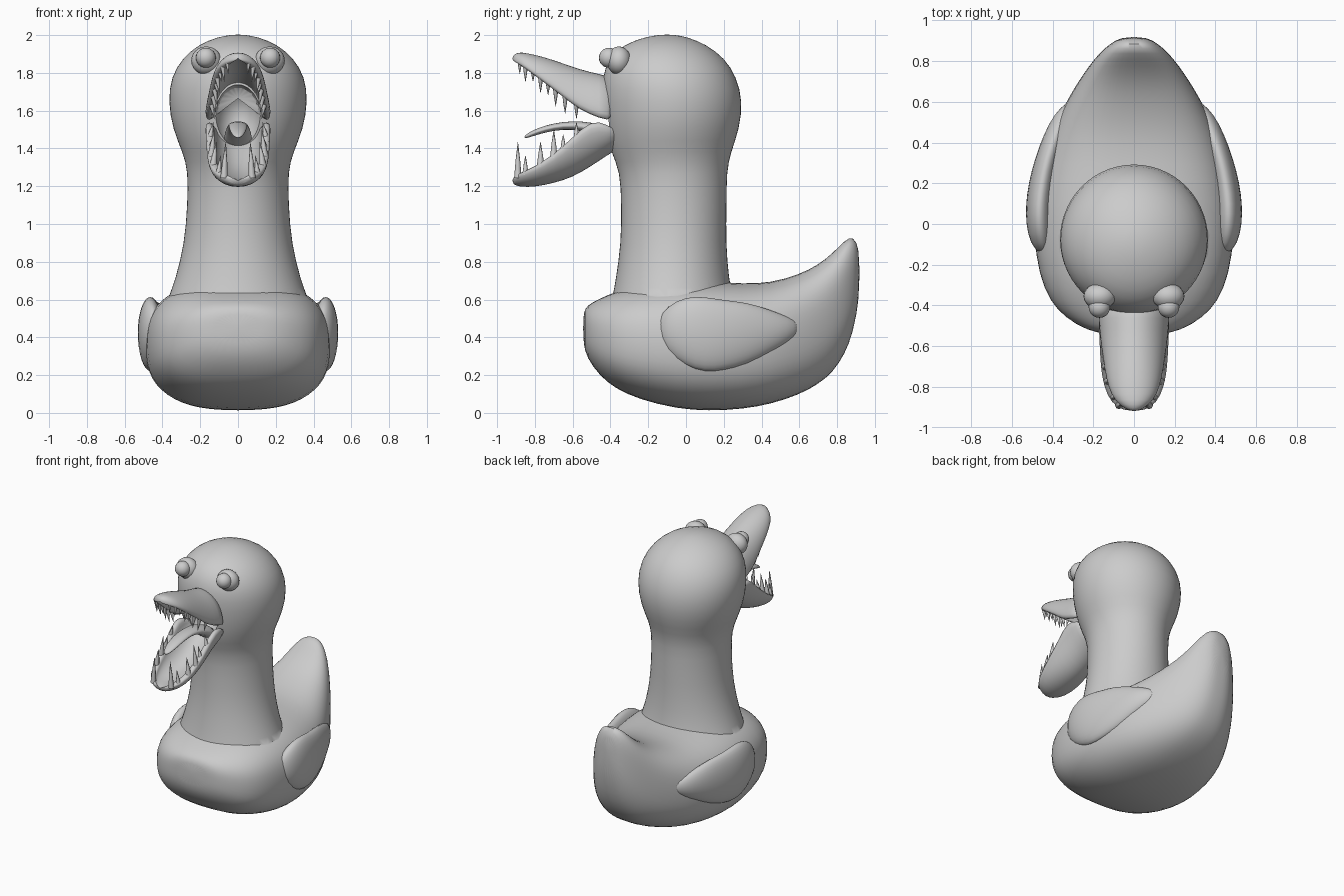
import bpy, bmesh
from math import cos, sin, pi, copysign
from mathutils import Vector

if "Cube" in bpy.data.objects:
    bpy.data.objects.remove(bpy.data.objects["Cube"])


def activate(ob):
    bpy.ops.object.select_all(action='DESELECT')
    ob.select_set(True)
    bpy.context.view_layer.objects.active = ob


def finish(name, bm, subdiv=0, angle=1.0):
    bmesh.ops.recalc_face_normals(bm, faces=bm.faces)
    me = bpy.data.meshes.new(name)
    bm.to_mesh(me)
    bm.free()
    ob = bpy.data.objects.new(name, me)
    bpy.context.collection.objects.link(ob)
    activate(ob)
    if subdiv:
        ob.modifiers.new("smooth", 'SUBSURF').levels = subdiv
        bpy.ops.object.modifier_apply(modifier="smooth")
    bpy.ops.object.shade_smooth_by_angle(angle=angle)
    return ob


def add_loft(bm, rings):
    rows = [[bm.verts.new(p) for p in r] for r in rings]
    n = len(rows[0])
    for a, b in zip(rows, rows[1:]):
        for i in range(n):
            bm.faces.new((a[i], a[(i + 1) % n], b[(i + 1) % n], b[i]))
    bm.faces.new(rows[0])
    bm.faces.new(rows[-1])


def loft(name, *ring_sets, subdiv=1):
    bm = bmesh.new()
    for rings in ring_sets:
        add_loft(bm, rings)
    return finish(name, bm, subdiv)


def oval(n=28, e=2.0):
    """Unit superellipse points."""
    pts = []
    for i in range(n):
        c, s = cos(2 * pi * i / n), sin(2 * pi * i / n)
        pts.append((copysign(abs(c) ** (2 / e), c), copysign(abs(s) ** (2 / e), s)))
    return pts


def ellipsoids(name, items):
    bm = bmesh.new()
    for centre, radii in items:
        vs = bmesh.ops.create_uvsphere(bm, u_segments=20, v_segments=12, radius=1)['verts']
        for v in vs:
            v.co = Vector([c + r * p for c, r, p in zip(centre, radii, v.co)])
    return finish(name, bm)


def boolean(ob, other, op):
    activate(ob)
    m = ob.modifiers.new("bool", 'BOOLEAN')
    m.operation, m.object, m.solver = op, other, 'EXACT'
    bpy.ops.object.modifier_apply(modifier="bool")
    bpy.data.objects.remove(other)


# Body with raised tail: (y, half width, bottom, top)
BODY = [(-.545, .12, .37, .53), (-.525, .23, .29, .57), (-.46, .34, .20, .605),
        (-.38, .415, .13, .64), (-.25, .47, .07, .68), (-.05, .497, .02, .70),
        (.12, .49, .008, .70), (.3, .455, .018, .685), (.45, .41, .045, .69),
        (.6, .335, .095, .735), (.7, .275, .15, .785), (.78, .22, .215, .85),
        (.84, .17, .31, .915), (.885, .12, .42, .94), (.92, .06, .62, .87)]
body = loft("body", [[(w * u, y, (b + t) / 2 + (t - b) / 2 * v) for u, v in oval(e=2.6)]
                     for y, w, b, t in BODY])

# Neck and head: (z, half width, front, back)
NECK = [(.5, .40, -.42, .28), (.62, .37, -.39, .25), (.70, .335, -.375, .23),
        (.9, .285, -.345, .213), (1.1, .27, -.345, .217), (1.28, .266, -.35, .217),
        (1.38, .295, -.40, .24), (1.5, .348, -.428, .285), (1.65, .373, -.447, .304),
        (1.78, .357, -.447, .27), (1.88, .295, -.41, .205), (1.95, .21, -.33, .11),
        (1.99, .11, -.22, .01), (2.003, .03, -.13, -.07)]
head = loft("head", [[(w * u, (f + k) / 2 + (k - f) / 2 * v, z) for u, v in oval()]
                     for z, w, f, k in NECK])
cavity = ellipsoids("mouth_cutter", [((0, -.47, 1.57), (.125, .18, .17))])
boolean(head, cavity, 'DIFFERENCE')
boolean(body, head, 'UNION')
bpy.ops.object.shade_smooth_by_angle(angle=.8)

# Wings: (y, centre x, centre z, half thickness, half height)
WING = [(-.15, .44, .44, .02, .05), (-.1, .455, .44, .055, .13), (0, .465, .43, .068, .19),
        (.1, .465, .415, .068, .205), (.2, .452, .41, .068, .19), (.32, .427, .42, .062, .17),
        (.44, .387, .43, .058, .12), (.54, .347, .44, .047, .07), (.6, .31, .45, .02, .03)]
loft("wings", *[[[(s * (x + d * u), y, z + h * v) for u, v in oval(16)]
                 for y, x, z, d, h in WING] for s in (-1, 1)])

# Beak halves as thick arched shells: (y, half width, rim z, ridge z)
UPPER = [(-.37, .18, 1.53, 1.78), (-.46, .177, 1.56, 1.795), (-.56, .17, 1.60, 1.82),
         (-.66, .155, 1.68, 1.855), (-.76, .14, 1.755, 1.888), (-.84, .115, 1.815, 1.905),
         (-.89, .075, 1.85, 1.912), (-.92, .02, 1.865, 1.89)]
LOWER = [(-.34, .14, 1.48, 1.41), (-.42, .172, 1.53, 1.36), (-.5, .178, 1.555, 1.305),
         (-.6, .172, 1.46, 1.245), (-.7, .168, 1.37, 1.215), (-.8, .152, 1.305, 1.195),
         (-.88, .115, 1.27, 1.195), (-.92, .05, 1.245, 1.21)]


def shell(y, w, rim, ridge, thick):
    t = min(thick, .6 * w, .6 * abs(ridge - rim))
    h = ridge - rim
    arc = [pi * i / 12 for i in range(13)]
    outer = [(w * cos(a), y, rim + h * sin(a)) for a in arc]
    hi = h - copysign(t, h)
    inner = [((w - t) * cos(a), y, rim + hi * sin(a)) for a in reversed(arc)]
    return outer + inner


loft("upper_beak", [shell(*s, .04) for s in UPPER])
loft("lower_beak", [shell(*s, .045) for s in LOWER])


# Needle teeth along both rims
def rim_at(rows, y):
    for a, b in zip(rows, rows[1:]):
        if b[0] <= y <= a[0]:
            f = (y - a[0]) / (b[0] - a[0])
            return a[1] + f * (b[1] - a[1]), a[2] + f * (b[2] - a[2])


def teeth(name, rows, items, direction):
    bm = bmesh.new()
    for y, length, r in items:
        w, z = rim_at(rows, y)
        for s in (-1, 1):
            x = s * (w - .025)
            add_loft(bm, [[(x * (1 - .12 * f) + r * k * u, y + r * k * v,
                            z + direction * (f * length - .02)) for u, v in oval(8)]
                          for f, k in ((0, 1), (.5, .6), (1, .04))])
    return finish(name, bm)


teeth("upper_teeth", UPPER, [(-.88, .07, .012), (-.85, .09, .014), (-.81, .06, .012),
      (-.77, .09, .014), (-.73, .07, .013), (-.69, .10, .015), (-.64, .10, .015),
      (-.58, .08, .013)], -1)
teeth("lower_teeth", LOWER, [(-.89, .19, .02), (-.85, .10, .016), (-.77, .13, .02),
      (-.70, .15, .02), (-.65, .08, .015), (-.58, .08, .015)], 1)

# Tongue: (y, z, half width, half thickness)
TONGUE = [(-.33, 1.42, .08, .06), (-.42, 1.47, .075, .045), (-.5, 1.51, .06, .03),
          (-.6, 1.525, .05, .022), (-.7, 1.515, .05, .02), (-.79, 1.49, .042, .018),
          (-.84, 1.467, .025, .013), (-.855, 1.46, .008, .005)]
loft("tongue", [[(w * u, y, z + t * v) for u, v in oval(14)] for y, z, w, t in TONGUE])

# Eyes set in soft sockets
ellipsoids("eyes", [((s * .17, -.408, 1.88), (.053, .053, .053)) for s in (-1, 1)])
ellipsoids("eye_sockets", [((s * .168, -.355, 1.865), (.08, .065, .075)) for s in (-1, 1)])
